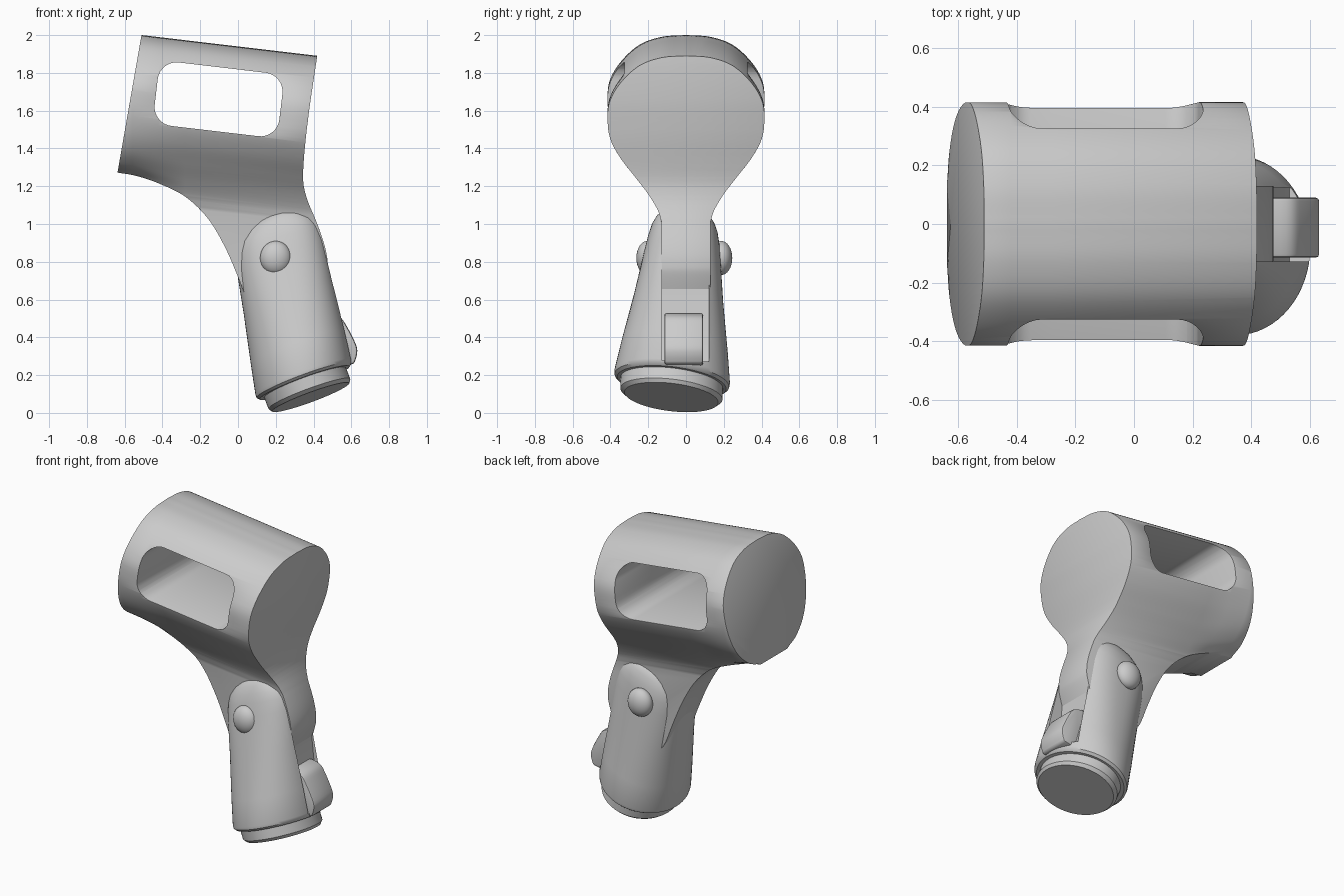
import bpy, bmesh, math
from mathutils import Vector

if "Cube" in bpy.data.objects:
    bpy.data.objects.remove(bpy.data.objects["Cube"])

SLOPE = -0.118  # tilt of the holder barrel in the front view

plastic = bpy.data.materials.new("grey_plastic")
plastic.diffuse_color = (0.6, 0.6, 0.6, 1)
plastic.use_nodes = True
plastic.node_tree.nodes["Principled BSDF"].inputs["Base Color"].default_value = plastic.diffuse_color


def loft(name, rings):
    """Skin closed rings of equal length and cap both ends."""
    bm = bmesh.new()
    vs = [[bm.verts.new(p) for p in r] for r in rings]
    n = len(vs[0])
    for a, b in zip(vs, vs[1:]):
        for i in range(n):
            j = (i + 1) % n
            bm.faces.new((a[i], a[j], b[j], b[i]))
    bm.faces.new(vs[0])
    bm.faces.new(vs[-1])
    bmesh.ops.recalc_face_normals(bm, faces=bm.faces)
    me = bpy.data.meshes.new(name)
    bm.to_mesh(me)
    bm.free()
    ob = bpy.data.objects.new(name, me)
    bpy.context.collection.objects.link(ob)
    me.materials.append(plastic)
    return ob


def prism(name, outline, y0, y1):
    return loft(name, [[(x, y, z) for x, z in outline] for y in (y0, y1)])


def smooth(pts, steps=6):
    """Catmull-Rom curve through open 2D points."""
    p = [Vector(q) for q in pts]
    p = [2 * p[0] - p[1]] + p + [2 * p[-1] - p[-2]]
    out = []
    for a, b, c, d in zip(p, p[1:], p[2:], p[3:]):
        for k in range(steps):
            t = k / steps
            out.append(0.5 * (2 * b + (c - a) * t + (2 * a - 5 * b + 4 * c - d) * t * t
                              + (3 * b - a - 3 * c + d) * t ** 3))
    return [tuple(q) for q in out] + [tuple(p[-2])]


def boolean(ob, cutter, op):
    m = ob.modifiers.new(op, 'BOOLEAN')
    m.operation, m.object, m.solver = op, cutter, 'EXACT'
    bpy.context.view_layer.objects.active = ob
    bpy.ops.object.modifier_apply(modifier=m.name)
    bpy.data.objects.remove(cutter)


def finish(ob, bevel=0.0, angle=35):
    bpy.ops.object.select_all(action='DESELECT')
    ob.select_set(True)
    bpy.context.view_layer.objects.active = ob
    if bevel:
        m = ob.modifiers.new("soft_edges", 'BEVEL')
        m.width, m.segments, m.limit_method = bevel, 2, 'ANGLE'
        m.angle_limit = math.radians(48)
        bpy.ops.object.modifier_apply(modifier=m.name)
    bpy.ops.object.shade_smooth_by_angle(angle=math.radians(angle))


# Holder: barrel section swept along the tilted axis, rounder at the open end and
# teardrop shaped over the neck, then trimmed to the side outline
UPPER = [(0, 1.94), (0.13, 1.93), (0.25, 1.885), (0.35, 1.79), (0.405, 1.69), (0.415, 1.59)]
NECK = [(0.40, 1.49), (0.347, 1.39), (0.27, 1.29), (0.20, 1.2), (0.15, 1.12), (0.13, 1.06)]
ROUND = [(0.403, 1.49), (0.37, 1.39), (0.315, 1.305), (0.235, 1.238), (0.16, 1.207), (0.13, 1.19)]


def section(x, lower):
    half = smooth(UPPER + lower) + [(0.13, 0.3)]
    loop = half + [(-y, z) for y, z in reversed(half[1:])]
    return [(x, y, z + SLOPE * x) for y, z in loop]


mix = [tuple(Vector(a).lerp(Vector(b), 0.5)) for a, b in zip(ROUND, NECK)]
holder = loft("mic_holder", [section(-0.8, ROUND), section(-0.56, ROUND), section(-0.42, mix),
                             section(-0.28, NECK), section(0.8, NECK)])

left = smooth([(0.16, 0.45), (0.07, 0.55), (0.0, 0.72), (-0.07, 0.88), (-0.16, 1.03), (-0.28, 1.145),
               (-0.42, 1.215), (-0.54, 1.255), (-0.638, 1.272)])
right = smooth([(0.44, 2.02), (0.418, 1.88), (0.37, 1.55), (0.345, 1.28), (0.36, 1.15), (0.42, 1.0),
                (0.46, 0.88), (0.475, 0.79), (0.465, 0.71), (0.40, 0.5)])
boolean(holder, prism("outline_cutter", left + [(-0.49, 2.12), (0.455, 2.12)] + right, -0.6, 0.6),
        'INTERSECT')

# Rounded window right through the barrel
window = []
for k, (sx, sz) in enumerate([(1, 1), (-1, 1), (-1, -1), (1, -1)]):
    for i in range(9):
        a = math.radians(90 * k + 90 * i / 8)
        u = sx * 0.23 + 0.1 * math.cos(a)
        v = sz * 0.068 + 0.1 * math.sin(a)
        window.append((-0.103 + u + 0.118 * v, 1.66 + v + SLOPE * u))
boolean(holder, prism("window_cutter", window, -0.7, 0.7), 'DIFFERENCE')
finish(holder, 0.012)

# Swivel base: stacked ovals from the arched top to the flared foot
U, V = Vector((0.95, 0, 0.345)), Vector((0, 0.994, -0.11))
TOP, FOOT = Vector((0.19, 0, 1.045)), Vector((0.35, -0.075, 0.172))


def oval(centre, a, b, power=2.0, n=64):
    ring = []
    for i in range(n):
        t = 2 * math.pi * i / n
        c, s = math.cos(t), math.sin(t)
        ring.append(centre + U * a * math.copysign(abs(c) ** (2 / power), c)
                    + V * b * math.copysign(abs(s) ** (2 / power), s))
    return ring


stations = [(0, 0.07, 0.115, 2.6), (0.02, 0.135, 0.14, 2.6), (0.05, 0.18, 0.158, 2.6),
            (0.1, 0.217, 0.177, 2.6), (0.16, 0.237, 0.19, 2.5), (0.25, 0.247, 0.203, 2.5),
            (0.5, 0.252, 0.236, 2.3), (0.8, 0.263, 0.283, 2.1), (0.98, 0.268, 0.308, 2),
            (1.0, 0.265, 0.305, 2), (1.015, 0.25, 0.29, 2)]
base = loft("swivel_base", [oval(TOP.lerp(FOOT, t), a, b, p) for t, a, b, p in stations])
slot = [(0.25, 1.2), (0.40, 0.95), (0.44, 0.74), (0.465, 0.5), (0.53, 0.27), (0.8, 0.3), (0.8, 1.2)]
boolean(base, prism("slot_cutter", slot, -0.128, 0.122), 'DIFFERENCE')
finish(base)

# Threaded insert under the foot
end = Vector((0.385, -0.078, 0.083))
finish(loft("thread_insert", [oval(FOOT, 0.228, 0.272), oval(FOOT.lerp(end, 0.8), 0.228, 0.272),
                              oval(end, 0.215, 0.25)]), angle=28)

# Raised tab in the slot
tab = smooth([(0.46, 0.53), (0.535, 0.51), (0.575, 0.46), (0.625, 0.36), (0.63, 0.31), (0.615, 0.26)], 4)
finish(prism("slot_tab", tab + [(0.5, 0.24)], -0.115, 0.09), 0.012)

# Domed pivot rivets on both cheeks
for side, y in (("front", -0.205), ("back", 0.187)):
    bpy.ops.mesh.primitive_uv_sphere_add(segments=32, ring_count=16, radius=1, location=(0.2, y, 0.82))
    rivet = bpy.context.object
    rivet.name = "pivot_rivet_" + side
    rivet.scale = (0.083, 0.058, 0.09)
    rivet.data.materials.append(plastic)
    finish(rivet)
